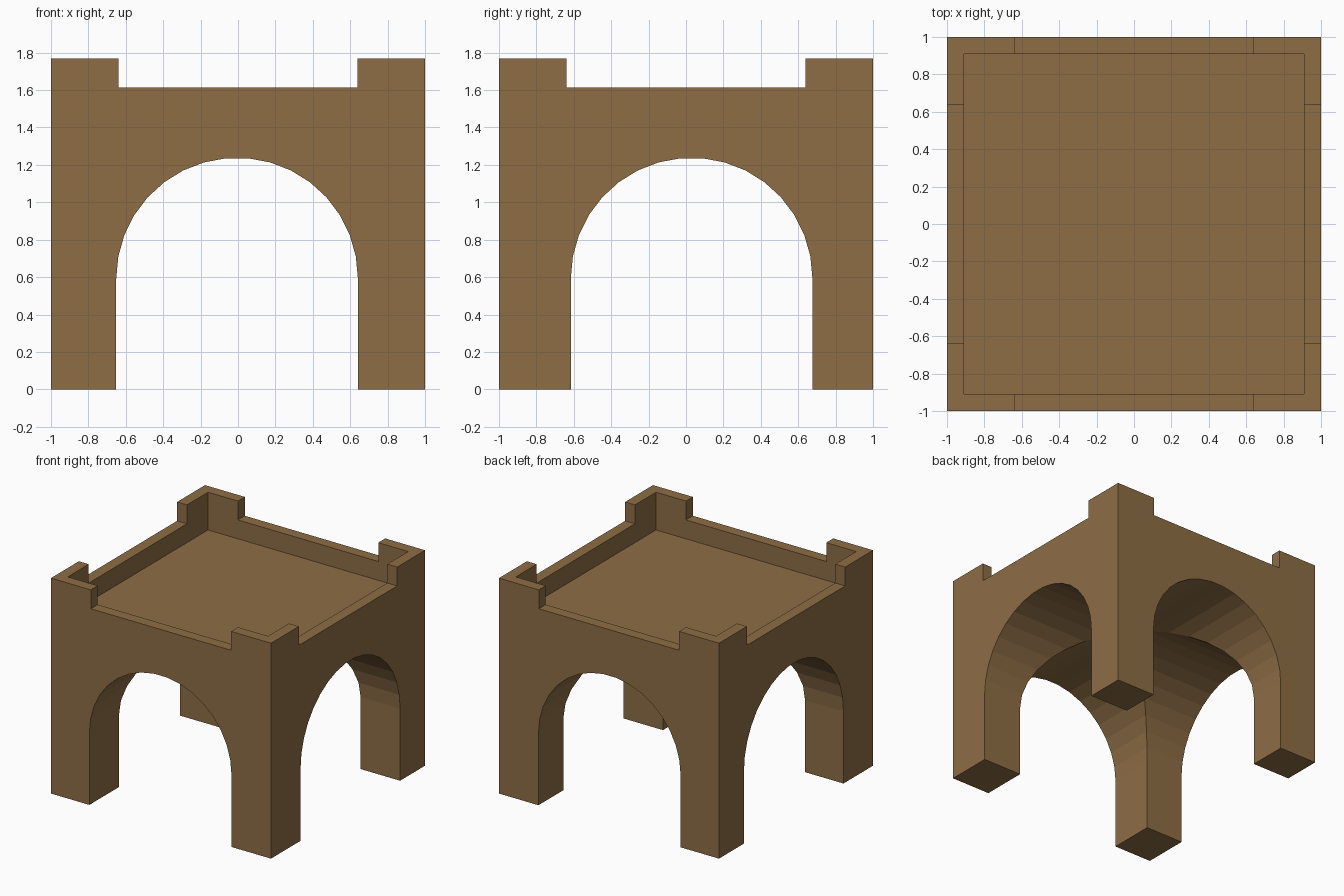
import bpy, bmesh
from math import sin, cos, pi

if "Cube" in bpy.data.objects:
    bpy.data.objects.remove(bpy.data.objects["Cube"])

stone = bpy.data.materials.new("brown_stone")
stone.diffuse_color = (0.27, 0.155, 0.06, 1)
stone.use_nodes = True
stone.node_tree.nodes["Principled BSDF"].inputs["Base Color"].default_value = stone.diffuse_color


def prism(name, outline, start, end):
    """Extrude a closed outline of 3D points from start to end offset."""
    bm = bmesh.new()
    a = [bm.verts.new([p[i] + start[i] for i in range(3)]) for p in outline]
    b = [bm.verts.new([p[i] + end[i] for i in range(3)]) for p in outline]
    bm.faces.new(a)
    bm.faces.new(b)
    n = len(a)
    for i in range(n):
        j = (i + 1) % n
        bm.faces.new((a[i], a[j], b[j], b[i]))
    bmesh.ops.recalc_face_normals(bm, faces=bm.faces)
    mesh = bpy.data.meshes.new(name)
    bm.to_mesh(mesh)
    bm.free()
    ob = bpy.data.objects.new(name, mesh)
    bpy.context.collection.objects.link(ob)
    return ob


def box(name, hx, hy, z0, z1):
    return prism(name, [(-hx, -hy, 0), (hx, -hy, 0), (hx, hy, 0), (-hx, hy, 0)],
                 (0, 0, z0), (0, 0, z1))


def arch(center, radius=0.646, spring=0.592, steps=17):
    """Round-headed opening as (across, height) points."""
    pts = [(center + radius, -0.2)]
    pts += [(center + radius * cos(pi * i / steps),
             spring + radius * sin(pi * i / steps)) for i in range(steps + 1)]
    return pts + [(center - radius, -0.2)]


# Solid block
tower = box("arched_gatehouse", 1, 1, 0, 1.77)
tower.data.materials.append(stone)

cutters = [
    # Crossing vaulted passages
    prism("passage_y", [(u, 0, z) for u, z in arch(-0.005)], (0, -1.5, 0), (0, 1.5, 0)),
    prism("passage_x", [(0, u, z) for u, z in arch(0.03)], (-1.5, 0, 0), (1.5, 0, 0)),
    # Sunken roof deck inside the parapet
    box("roof_recess", 0.91, 0.91, 1.46, 2.2),
    # Low parapet between the corner merlons
    box("gap_y", 0.638, 1.5, 1.615, 2.3),
    box("gap_x", 1.5, 0.638, 1.615, 2.4),
]
for cutter in cutters:
    cutter.hide_render = True
    mod = tower.modifiers.new(cutter.name, 'BOOLEAN')
    mod.operation = 'DIFFERENCE'
    mod.solver = 'EXACT'
    mod.object = cutter

# Bake the cuts and drop the cutters
bpy.context.view_layer.update()
graph = bpy.context.evaluated_depsgraph_get()
tower_mesh = bpy.data.meshes.new_from_object(tower.evaluated_get(graph))
tower.modifiers.clear()
tower.data = tower_mesh
for cutter in cutters:
    bpy.data.objects.remove(cutter)
tower.data.materials.clear()
tower.data.materials.append(stone)
for poly in tower.data.polygons:
    poly.material_index = 0
